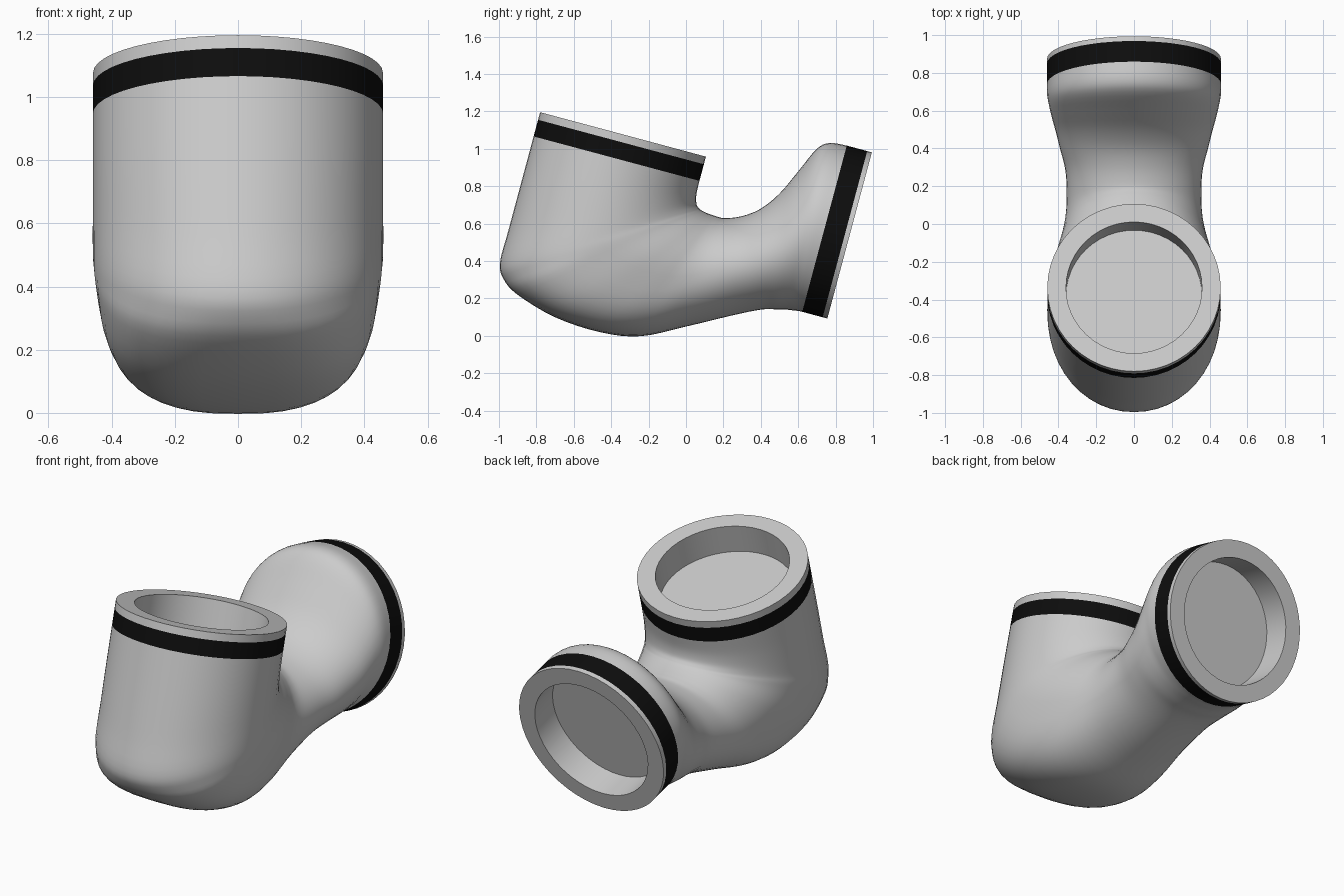
import bpy, bmesh
from math import sin, cos, pi, radians
from mathutils import Matrix

if "Cube" in bpy.data.objects:
    bpy.data.objects.remove(bpy.data.objects["Cube"])

SIDES = 48
TILT = Matrix.Rotation(radians(-15), 4, 'X')   # the right-angle elbow leans by 15 degrees


def make_object(name, rings, matrix, color=None, cap=False):
    """Bridge equal rings of points into one smooth surface."""
    bm = bmesh.new()
    loops = [[bm.verts.new(p) for p in ring] for ring in rings]
    for lo, hi in zip(loops, loops[1:]):
        for i in range(SIDES):
            j = (i + 1) % SIDES
            bm.faces.new((lo[i], lo[j], hi[j], hi[i]))
    if cap:
        bm.faces.new(loops[-1])
    bmesh.ops.recalc_face_normals(bm, faces=bm.faces)
    bm.transform(matrix)
    mesh = bpy.data.meshes.new(name)
    bm.to_mesh(mesh)
    bm.free()
    ob = bpy.data.objects.new(name, mesh)
    bpy.context.collection.objects.link(ob)
    if color:
        mat = bpy.data.materials.new(name)
        mat.diffuse_color = color
        mat.use_nodes = True
        mat.node_tree.nodes["Principled BSDF"].inputs["Base Color"].default_value = mat.diffuse_color
        mesh.materials.append(mat)
    bpy.ops.object.select_all(action='DESELECT')
    ob.select_set(True)
    bpy.context.view_layer.objects.active = ob
    bpy.ops.object.shade_smooth_by_angle(angle=radians(35))
    return ob


def lathe(profile):
    return [[(r * cos(2 * pi * i / SIDES), r * sin(2 * pi * i / SIDES), h)
             for i in range(SIDES)] for r, h in profile]


def section(oy, oz, iy, iz, w, n):
    """Oval between an outer and an inner point; n squares off the outer half."""
    ring = []
    for i in range(SIDES):
        c, s = cos(2 * pi * i / SIDES), sin(2 * pi * i / SIDES)
        e = 2 / n if c > 0 else 1
        k = abs(c) ** e * (1 if c > 0 else -1)
        x = abs(s) ** e * (1 if s > 0 else -1) * w
        ring.append((x, (oy + iy) / 2 + k * (oy - iy) / 2, (oz + iz) / 2 + k * (oz - iz) / 2))
    return ring


def catmull(a, b, c, d, t):
    return [0.5 * (2 * q + (r - p) * t + (2 * p - 5 * q + 4 * r - s) * t * t
                   + (3 * q - p - 3 * r + s) * t ** 3) for p, q, r, s in zip(a, b, c, d)]


# Elbow body: outer y, z, inner y, z, half width, squareness
keys = [
    (-1.063, .819, -.145, .819, .459, 2),
    (-1.063, .55, -.142, .745, .459, 2),
    (-1.063, .30, -.128, .695, .459, 2),
    (-1.062, .12, -.108, .676, .459, 2.05),
    (-1.02, .04, -.095, .670, .459, 2.2),
    (-.926, -.021, -.08, .666, .452, 2.6),
    (-.702, -.085, -.055, .662, .435, 3.1),
    (-.45, -.100, -.03, .660, .405, 3.1),
    (-.235, -.065, .00, .659, .375, 2.6),
    (-.013, .048, .04, .662, .357, 2.2),
    (.213, .171, .124, .696, .362, 2),
    (.350, .239, .21, .760, .392, 2),
    (.430, .262, .286, .864, .415, 2),
    (.480, .274, .352, 1.005, .436, 2),
    (.520, .280, .417, 1.147, .452, 2),
    (.548, .284, .476, 1.195, .460, 2),
    (.567, .285, .567, 1.205, .460, 2),
]
padded = [keys[0]] + keys + [keys[-1]]
rings = []
for i in range(len(keys) - 1):
    rings += [section(*catmull(*padded[i:i + 4], t / 4)) for t in range(4)]
rings.append(section(*keys[-1]))
make_object("elbow_body", rings, TILT)

# Collars: dark band, grey rim and recessed socket at each mouth
for name, offset, turn, radius, band, rim in (
        ("top", (0, -.604, .819), 0, .459, .092, .134),
        ("back", (0, .567, .745), -90, .460, .113, .139)):
    place = TILT @ Matrix.Translation(offset) @ Matrix.Rotation(radians(turn), 4, 'X')
    make_object(name + "_band", lathe([(radius, 0), (radius, band)]), place, (.004, .004, .004, 1))
    make_object(name + "_socket", lathe([(radius, band), (radius, rim), (.36, rim), (.36, rim - .17)]),
                place, cap=True)
